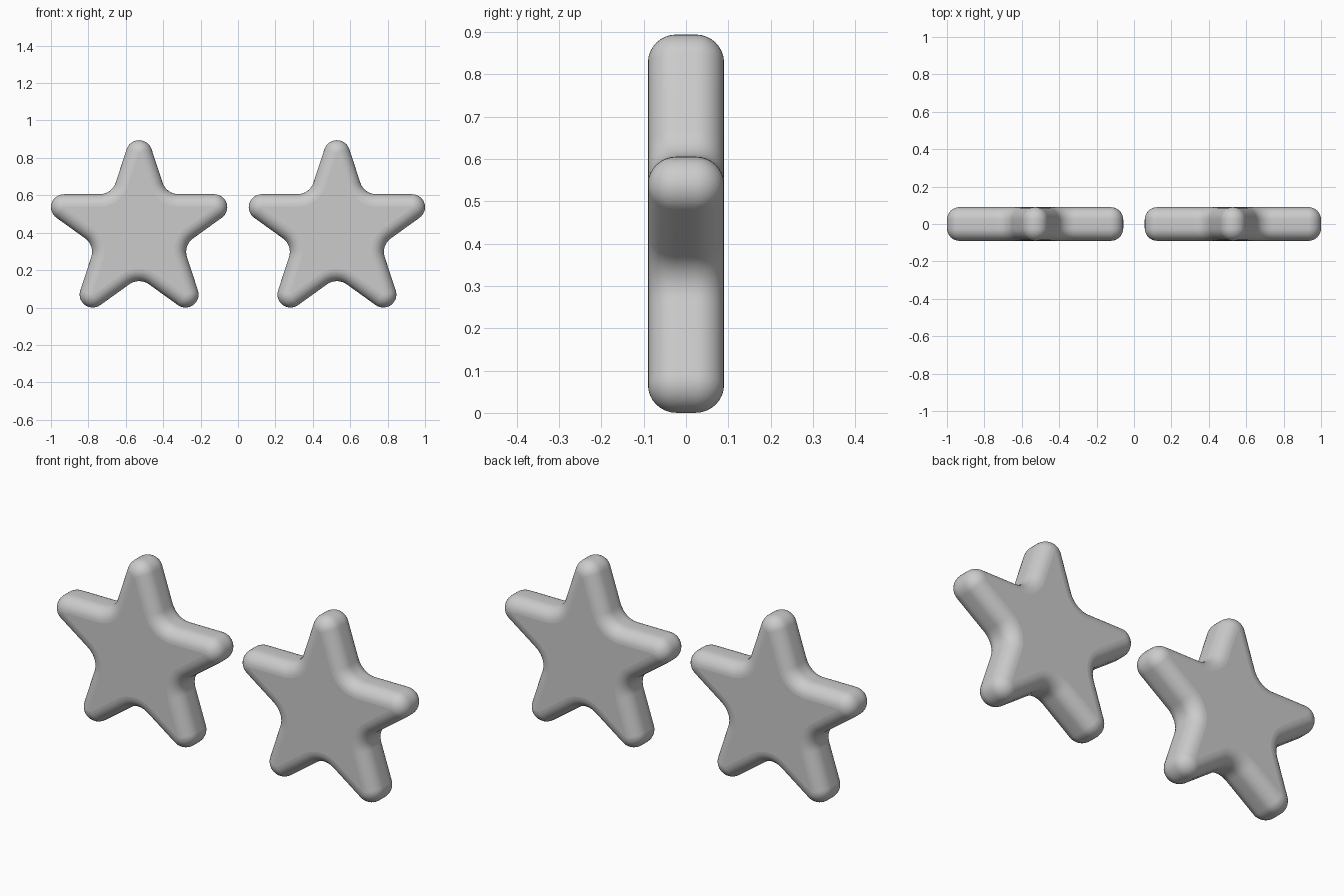
import bpy, bmesh
from math import radians, sin, cos, pi

if "Cube" in bpy.data.objects:
    bpy.data.objects.remove(bpy.data.objects["Cube"])

TIP_R = 0.07       # rounding of arm tips
NOTCH_R = 0.09     # rounding between arms
TIP_D = 0.422      # centre to tip-arc centre
EDGE_R = 0.067     # rounding of front and back rims
HALF_T = 0.09      # half thickness
Z_SCALE = 0.99
CENTRE_Z = TIP_D * cos(radians(36)) + TIP_R
OUTER = TIP_D + TIP_R / sin(radians(18))
NOTCH_D = OUTER * sin(radians(18)) / cos(radians(36)) + NOTCH_R / cos(radians(36))


def arc(dist, direction, radius, start, end, steps):
    cx, cz = dist * cos(radians(direction)), dist * sin(radians(direction))
    pts = []
    for i in range(steps + 1):
        t = radians(start + (end - start) * i / steps)
        pts.append((cx + radius * cos(t), cz + radius * sin(t)))
    return pts


def outline(inset):
    """Five-armed star outline with rounded tips and notches, offset inwards."""
    pts = []
    for k in range(5):
        a = 90 + 72 * k
        b = a + 36
        pts += arc(TIP_D, a, TIP_R - inset, a - 72, a + 72, 14)
        pts += arc(NOTCH_D, b, NOTCH_R + inset, b + 216, b + 144, 8)
    return pts


def make_star(name, x):
    # Rim profile from front face to back face
    n = 8
    quarter = [(EDGE_R * (1 - sin(i / n * pi / 2)),
                HALF_T - EDGE_R + EDGE_R * cos(i / n * pi / 2)) for i in range(n + 1)]
    profile = [(s, -y) for s, y in quarter] + [(s, y) for s, y in reversed(quarter)]
    bm = bmesh.new()
    rings = [[bm.verts.new((px, y, (pz + CENTRE_Z) * Z_SCALE)) for px, pz in outline(s)]
             for s, y in profile]
    for r0, r1 in zip(rings, rings[1:]):
        for i in range(len(r0)):
            j = (i + 1) % len(r0)
            bm.faces.new((r0[i], r0[j], r1[j], r1[i]))
    # Flat front and back
    bm.faces.new(rings[0])
    bm.faces.new(rings[-1])
    bmesh.ops.recalc_face_normals(bm, faces=bm.faces)
    for f in bm.faces:
        f.smooth = len(f.verts) == 4
    mesh = bpy.data.meshes.new(name)
    bm.to_mesh(mesh)
    bm.free()
    ob = bpy.data.objects.new(name, mesh)
    ob.location.x = x
    bpy.context.collection.objects.link(ob)


# Pair of stars side by side
HALF_W = TIP_D * cos(radians(18)) + TIP_R
for name, side in (("left_star", -1), ("right_star", 1)):
    make_star(name, side * (1 - HALF_W))
